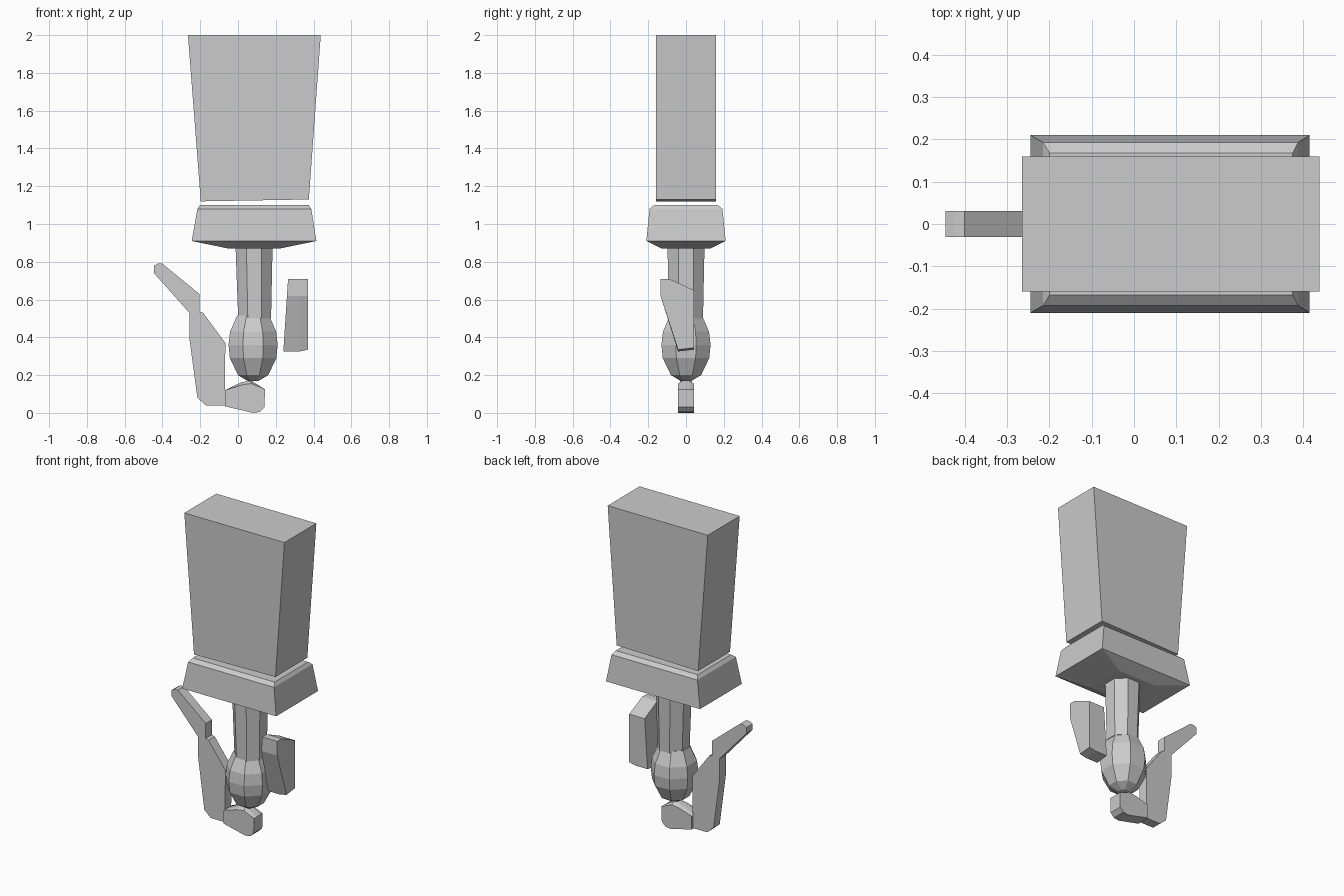
import bpy, bmesh
from math import cos, sin, pi

if "Cube" in bpy.data.objects:
    bpy.data.objects.remove(bpy.data.objects["Cube"])


def loft(name, rings):
    """Skin a stack of equal-length vertex rings and cap both ends."""
    bm = bmesh.new()
    loops = [[bm.verts.new(p) for p in ring] for ring in rings]
    n = len(loops[0])
    for a, b in zip(loops, loops[1:]):
        for i in range(n):
            j = (i + 1) % n
            bm.faces.new((a[i], a[j], b[j], b[i]))
    bm.faces.new(loops[0])
    bm.faces.new(loops[-1])
    bmesh.ops.recalc_face_normals(bm, faces=bm.faces)
    mesh = bpy.data.meshes.new(name)
    bm.to_mesh(mesh)
    bm.free()
    ob = bpy.data.objects.new(name, mesh)
    bpy.context.collection.objects.link(ob)
    return ob


def rect(z, x0, x1, y, z1=None):
    z1 = z if z1 is None else z1
    return [(x0, -y, z), (x1, -y, z1), (x1, y, z1), (x0, y, z)]


def octagon(z, rx, ry, cx=0.08):
    return [(cx + rx * cos((i + .5) * pi / 4) / cos(pi / 8),
             ry * sin((i + .5) * pi / 4) / cos(pi / 8), z) for i in range(8)]


def plate(name, outline, y):
    return loft(name, [[(x, s * y, z) for x, z in outline] for s in (-1, 1)])


# Flared blade stub
loft("blade_block", [rect(1.12, -0.197, 0.375, 0.16, 1.13),
                     rect(2.0, -0.265, 0.438, 0.16, 2.0)])

# Collar with bevelled top and shallow pyramid underside
loft("collar", [rect(0.87, -0.05, 0.22, 0.13), rect(0.91, -0.245, 0.415, 0.21),
                rect(1.08, -0.215, 0.388, 0.193), rect(1.10, -0.2, 0.375, 0.168)])

# Octagonal grip
loft("grip", [octagon(0.50, 0.087, 0.09, 0.088), octagon(0.88, 0.098, 0.098, 0.085)])

# Faceted knob
loft("knob", [octagon(z, r, r) for z, r in
              ((0.17, 0.03), (0.20, 0.08), (0.29, 0.123), (0.36, 0.13),
               (0.43, 0.122), (0.515, 0.085))])

# Curved hook arm
plate("hook_arm", [(-0.445, 0.74), (-0.445, 0.778), (-0.425, 0.79), (-0.40, 0.79),
                   (-0.205, 0.63), (-0.205, 0.535), (-0.185, 0.53), (-0.067, 0.37),
                   (-0.07, 0.04), (-0.17, 0.04), (-0.215, 0.08), (-0.258, 0.40),
                   (-0.258, 0.53), (-0.21, 0.545), (-0.21, 0.60), (-0.36, 0.67)][:13], 0.031)

# Foot joining the hook, with a narrowed ridge on top
side = [(-0.07, 0.035), (0.08, 0.0), (0.115, 0.005), (0.14, 0.03), (0.143, 0.125),
        (0.07, 0.155), (0.02, 0.148), (-0.07, 0.12)]
ridge = [(x, z + (0.015 if z > 0.14 else 0)) for x, z in side]
loft("foot", [[(x, -0.043, z) for x, z in side], [(x, -0.018, z) for x, z in ridge],
              [(x, 0.018, z) for x, z in ridge], [(x, 0.043, z) for x, z in side]])

# Separate wedge-shaped lever
lever = [(-0.135, 0.71), (-0.09, 0.71), (0.042, 0.65), (0.042, 0.335),
         (-0.042, 0.325), (-0.135, 0.62)]
loft("lever", [[(0.24 + 0.025 * (z - 0.325) / 0.385, y, z) for y, z in lever],
               [(0.325, y, z) for y, z in lever],
               [(0.37, y, z + (0.01 if z < 0.34 else 0)) for y, z in lever]])
